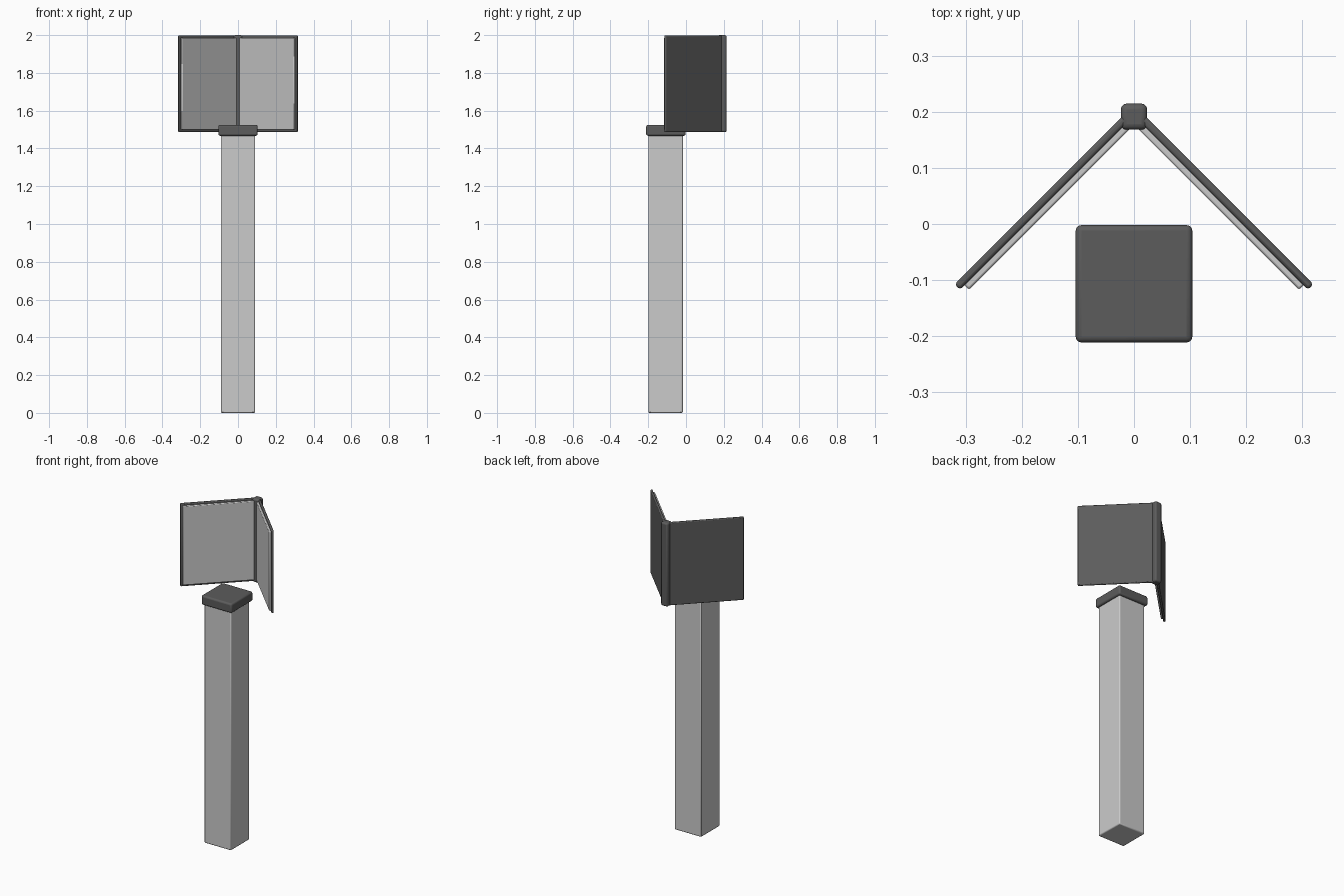
import bpy
from math import radians, sqrt
from mathutils import Matrix

if "Cube" in bpy.data.objects:
    bpy.data.objects.remove(bpy.data.objects["Cube"])


def srgb(v):
    return v if v <= 0 else ((v + 0.055) / 1.055) ** 2.4


def box(name, lo, hi, bevel, segments=2, matrix=None, color=None):
    """Bevelled box between two corners, optionally transformed."""
    size = [b - a for a, b in zip(lo, hi)]
    mid = [(a + b) / 2 for a, b in zip(lo, hi)]
    bpy.ops.mesh.primitive_cube_add(size=1)
    ob = bpy.context.object
    ob.name = name
    m = Matrix.Translation(mid) @ Matrix.Diagonal((*size, 1))
    ob.data.transform((matrix or Matrix.Identity(4)) @ m)
    mod = ob.modifiers.new("bevel", "BEVEL")
    mod.width = bevel
    mod.segments = segments
    bpy.ops.object.shade_smooth_by_angle(angle=radians(30))
    if color:
        ob.data.materials.append(color)
    return ob


dark = bpy.data.materials.new("dark_grey")
dark.diffuse_color = (*[srgb(0.36)] * 3, 1)
dark.use_nodes = True
dark.node_tree.nodes["Principled BSDF"].inputs["Base Color"].default_value = dark.diffuse_color

# Square post and its cap
box("post", (-0.091, -0.199, 0.003), (0.091, -0.017, 1.48), 0.006)
bpy.context.object.data.transform(Matrix.Translation((0, 0, -0.003)))
box("post_cap", (-0.104, -0.211, 1.467), (0.104, -0.002, 1.525), 0.01, 3, color=dark)

# Upright spine joining the two leaves
box("spine", (-0.0235, 0.168, 1.486), (0.0235, 0.2145, 2.0), 0.01, 3, color=dark)

# Two leaves at 45 degrees: local x runs along the leaf, local y faces inwards
for side, sign in (("left", 1), ("right", -1)):
    s = 1 / sqrt(2)
    frame = Matrix(((-s * sign, s * sign, 0, 0),
                    (-s, -s, 0, 0),
                    (0, 0, 1, 0),
                    (0, 0, 0, 1)))
    leaf = box(f"{side}_cover", (-0.127, -0.150, 1.487), (0.302, -0.1365, 1.998),
               0.005, 2, frame, dark)
    pages = box(f"{side}_inner_panel", (-0.123, -0.139, 1.499), (0.291, -0.125, 1.986),
                0.004, 2, frame)
    # The left frame is right-handed, the right one is mirrored
    for ob in (leaf, pages):
        if frame.determinant() < 0:
            ob.data.flip_normals()
